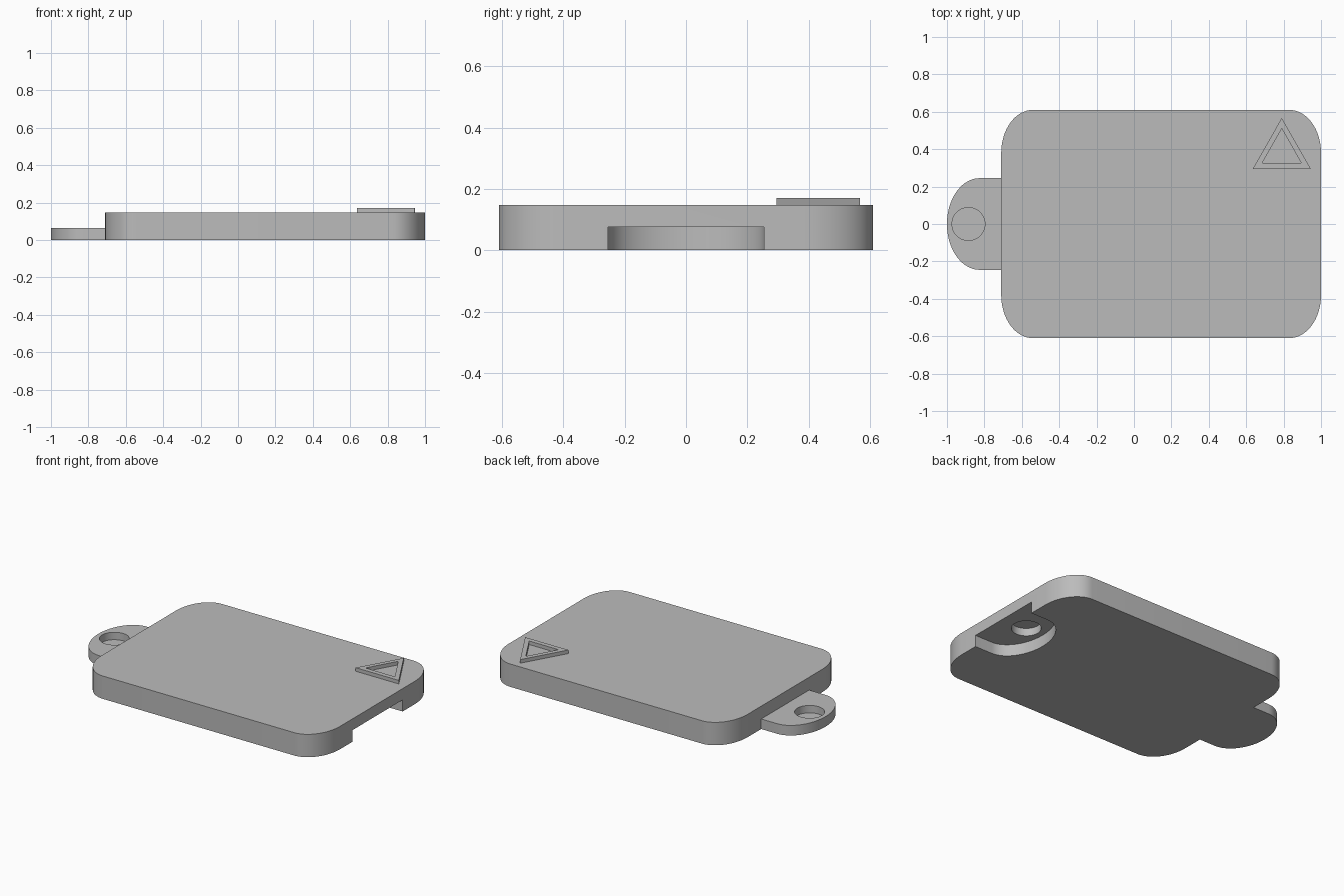
import bpy
import bmesh
from math import sin, cos, pi, radians

cube = bpy.data.objects.get("Cube")
if cube:
    bpy.data.objects.remove(cube, do_unlink=True)

# One plain grey material
grey = bpy.data.materials.new("plain grey")
grey.use_nodes = True
colour = (0.5, 0.5, 0.5, 1)
grey.diffuse_color = colour
grey.node_tree.nodes["Principled BSDF"].inputs["Base Color"].default_value = colour


def arc(cx, cy, rx, ry, start, end, steps):
    """Points along an elliptical arc, angles in degrees."""
    angles = [radians(start + (end - start) * i / steps) for i in range(steps + 1)]
    return [(cx + rx * cos(a), cy + ry * sin(a)) for a in angles]


def prism(name, outline, z0, z1):
    """Extrude a counter-clockwise outline from z0 to z1."""
    bm = bmesh.new()
    base = bm.faces.new([bm.verts.new((x, y, z0)) for x, y in outline])
    top = bmesh.ops.extrude_face_region(bm, geom=[base])["geom"]
    for v in top:
        if isinstance(v, bmesh.types.BMVert):
            v.co.z = z1
    bmesh.ops.recalc_face_normals(bm, faces=bm.faces)
    mesh = bpy.data.meshes.new(name)
    bm.to_mesh(mesh)
    bm.free()
    mesh.materials.append(grey)
    obj = bpy.data.objects.new(name, mesh)
    bpy.context.collection.objects.link(obj)
    return obj


def activate(obj):
    bpy.ops.object.select_all(action="DESELECT")
    obj.select_set(True)
    bpy.context.view_layer.objects.active = obj


def combine(obj, tool, operation):
    """Apply a boolean and remove the tool object."""
    tool.hide_render = True
    mod = obj.modifiers.new(operation.lower(), "BOOLEAN")
    mod.operation = operation
    mod.solver = "EXACT"
    mod.object = tool
    activate(obj)
    bpy.ops.object.modifier_apply(modifier=mod.name)
    bpy.data.objects.remove(tool, do_unlink=True)


def tongue(name, tip, centre, half, back, z0, z1):
    """Slab with a rounded end at the -x side."""
    outline = arc(centre, 0, centre - tip, half, 90, 270, 40)
    return prism(name, outline + [(back, -half), (back, half)], z0, z1)


def disc(name, x, radius, z0, z1):
    return prism(name, arc(x, 0, radius, radius, 0, 360, 48)[:-1], z0, z1)


# Rounded plate
left, right, half_depth, rx, ry = -0.71, 1.0, 0.61, 0.17, 0.23
outline = []
for i, (sx, sy) in enumerate([(1, 1), (-1, 1), (-1, -1), (1, -1)]):
    cx = right - rx if sx > 0 else left + rx
    outline += arc(cx, sy * (half_depth - ry), rx, ry, 90 * i, 90 * i + 90, 16)
plate = prism("plate", outline, 0, 0.148)

# Connecting tab, matching socket underneath, and a blind round pocket in each
combine(plate, tongue("tab", -1.0, -0.825, 0.245, -0.6, 0, 0.065), "UNION")
combine(plate, tongue("socket_cutter", 0.70, 0.875, 0.255, 1.2, -0.1, 0.075), "DIFFERENCE")
combine(plate, disc("tab_pocket_cutter", -0.885, 0.088, 0.017, 0.12), "DIFFERENCE")
combine(plate, disc("socket_pocket_cutter", 0.825, 0.088, 0.03, 0.125), "DIFFERENCE")

# Raised triangular frame in the corner
frame = prism("triangle_frame", [(0.635, 0.295), (0.945, 0.295), (0.79, 0.567)], 0.14, 0.171)
hole = prism("triangle_cutter", [(0.685, 0.325), (0.895, 0.325), (0.79, 0.51)], 0.1, 0.2)
combine(frame, hole, "DIFFERENCE")

for obj in (plate, frame):
    activate(obj)
    bpy.ops.object.shade_smooth_by_angle(angle=radians(30))
